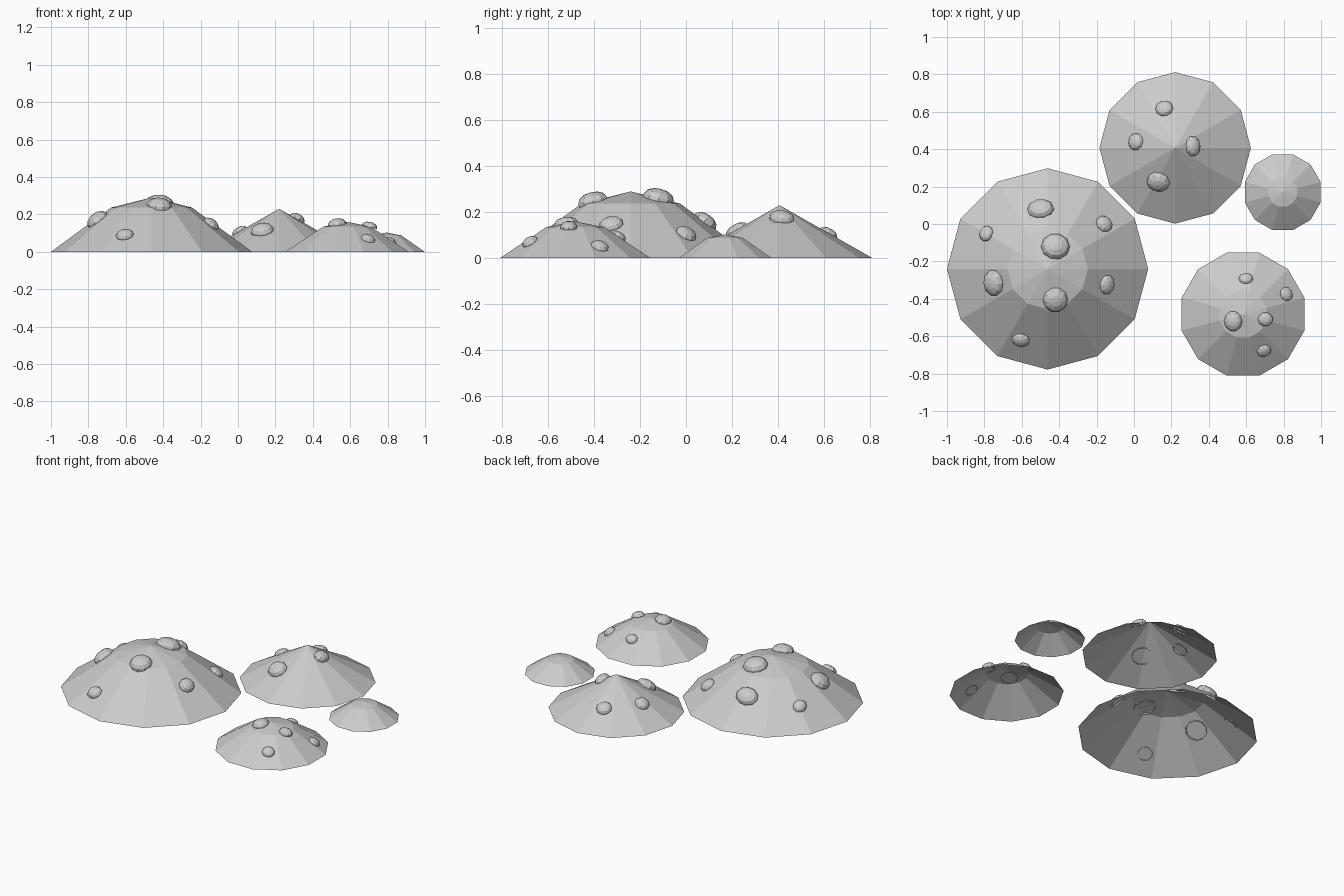
import bpy
import bmesh
from math import cos, sin, pi
from mathutils import Matrix, Vector
from mathutils.bvhtree import BVHTree

cube = bpy.data.objects.get("Cube")
if cube:
    bpy.data.objects.remove(cube, do_unlink=True)

stone = bpy.data.materials.new("grey_stone")
stone.use_nodes = True
GREY = (0.6, 0.6, 0.6, 1)
stone.diffuse_color = GREY
stone.node_tree.nodes["Principled BSDF"].inputs["Base Color"].default_value = GREY


def shell(profile, sides, turn=0.0):
    """Open-bottomed faceted dome: rings from the rim up, last entry is the tip height."""
    bm = bmesh.new()
    *rings, tip = profile
    loops = [[bm.verts.new((r * cos(turn + 2 * pi * i / sides),
                            r * sin(turn + 2 * pi * i / sides), z))
              for i in range(sides)] for r, z in rings]
    top = bm.verts.new((0, 0, tip))
    for i in range(sides):
        j = (i + 1) % sides
        for low, high in zip(loops, loops[1:]):
            bm.faces.new((low[i], low[j], high[j], high[i]))
        bm.faces.new((loops[-1][i], loops[-1][j], top))
    bm.normal_update()
    return bm


def add_object(name, bm):
    mesh = bpy.data.meshes.new(name)
    bm.to_mesh(mesh)
    bm.free()
    mesh.materials.append(stone)
    obj = bpy.data.objects.new(name, mesh)
    bpy.context.collection.objects.link(obj)
    return obj


# Low rounded lump, rim just under the surface it sits on
LUMP = [(1.0, -0.15), (0.97, 0.12), (0.8, 0.37), (0.45, 0.54), 0.6]


def mound(name, centre, profile, turn, lumps):
    bm = shell(profile, 12, turn)
    bmesh.ops.translate(bm, verts=bm.verts, vec=(*centre, 0))
    tree = BVHTree.FromBMesh(bm)
    add_object(name, bm)
    # Lumps are dropped onto the slope and tilted to it
    for n, (x, y, rx, ry) in enumerate(lumps, 1):
        point, normal, _, _ = tree.ray_cast(Vector((x, y, 1)), Vector((0, 0, -1)))
        tilt = Vector((0, 0, 1)).rotation_difference(normal).to_matrix().to_4x4()
        size = Matrix.Diagonal((rx, ry, (rx + ry) / 2, 1))
        lump = shell(LUMP, 10)
        lump.transform(Matrix.Translation(point) @ tilt @ size)
        add_object(f"{name}_lump_{n}", lump)


mound("large_mound", (-0.462, -0.24), [(0.538, 0), (0.215, 0.237), 0.29], 0, [
    (-0.50, 0.08, 0.072, 0.06), (-0.16, 0.0, 0.048, 0.048),
    (-0.79, -0.05, 0.04, 0.045), (-0.42, -0.12, 0.078, 0.072),
    (-0.75, -0.315, 0.063, 0.072), (-0.42, -0.405, 0.068, 0.068),
    (-0.145, -0.325, 0.047, 0.054), (-0.605, -0.62, 0.049, 0.043)])

mound("back_mound", (0.22, 0.407), [(0.405, 0), 0.23], 0, [
    (0.162, 0.617, 0.049, 0.047), (0.01, 0.44, 0.045, 0.047),
    (0.315, 0.417, 0.044, 0.055), (0.13, 0.225, 0.063, 0.058)])

mound("front_mound", (0.583, -0.482), [(0.34, 0), (0.13, 0.135), 0.16], pi / 12, [
    (0.598, -0.292, 0.039, 0.034), (0.814, -0.375, 0.038, 0.04),
    (0.53, -0.52, 0.05, 0.055), (0.703, -0.51, 0.042, 0.038),
    (0.695, -0.678, 0.04, 0.037)])

mound("small_mound", (0.795, 0.17), [(0.21, 0), (0.08, 0.088), 0.103], pi / 12, [])
